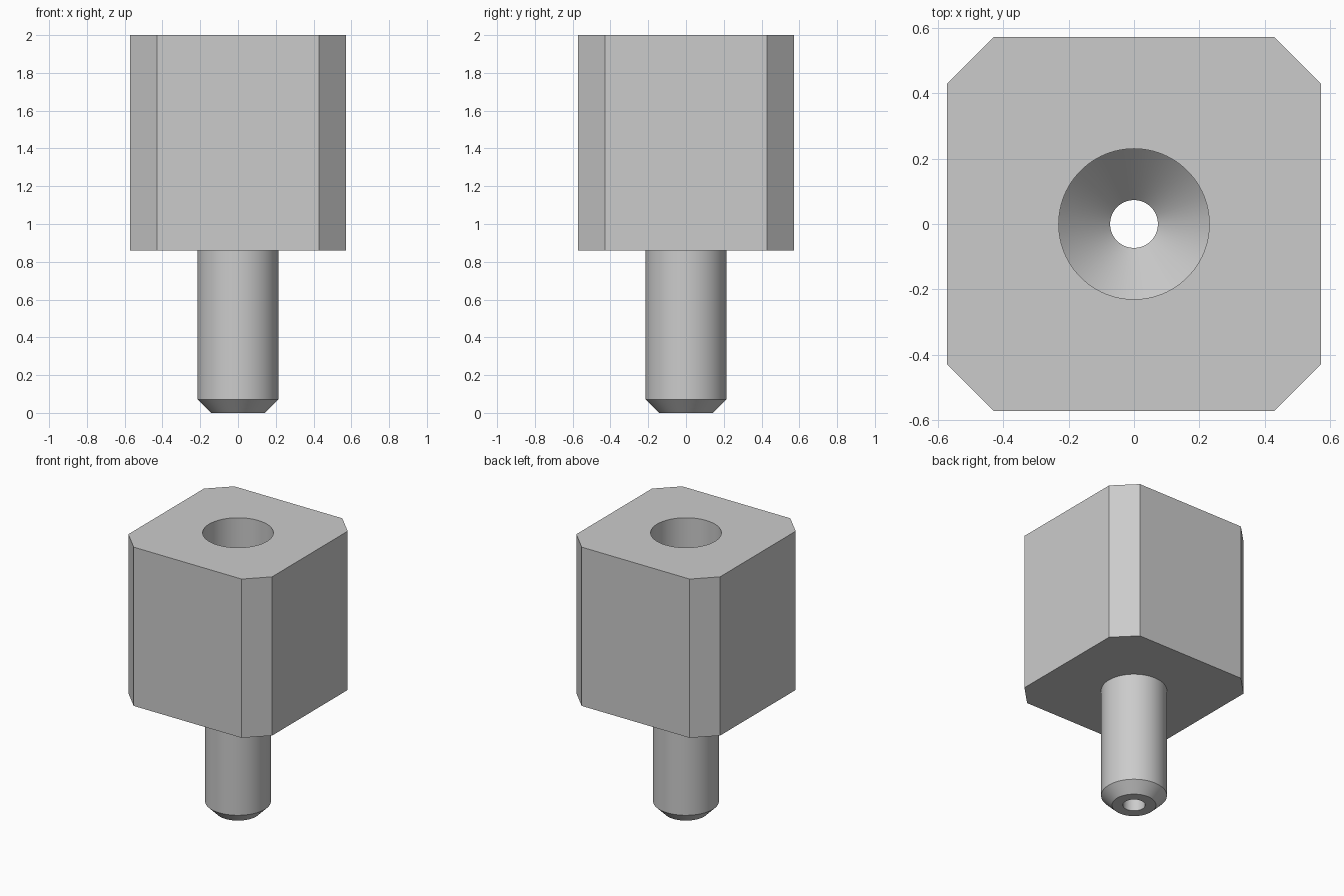
import bpy
import bmesh
from math import cos, sin, tau

cube = bpy.data.objects.get("Cube")
if cube:
    bpy.data.objects.remove(cube, do_unlink=True)

SEGMENTS = 96
HALF, FLAT = 0.571, 0.429          # block half width, half width of its flat sides
BLOCK_BOTTOM, BLOCK_TOP = 0.86, 2.0

metal = bpy.data.materials.new("light grey")
metal.use_nodes = True
grey = (0.6, 0.6, 0.6, 1)
metal.diffuse_color = grey
metal.node_tree.nodes["Principled BSDF"].inputs["Base Color"].default_value = grey

bm = bmesh.new()


def add_ring(points, z):
    """Closed loop of vertices and edges at height z."""
    verts = [bm.verts.new((x, y, z)) for x, y in points]
    edges = [bm.edges.new((v, verts[i - 1])) for i, v in enumerate(verts)]
    return verts, edges


def circle(radius):
    return [(radius * cos(tau * i / SEGMENTS), radius * sin(tau * i / SEGMENTS))
            for i in range(SEGMENTS)]


def join(a, b):
    """Wall of quads between two rings."""
    for i in range(len(a)):
        bm.faces.new((a[i - 1], a[i], b[i], b[i - 1]))


# Bore with conical floor, through hole, chamfered tip and stud
profile = [(0.23, BLOCK_TOP), (0.23, 1.14), (0.073, 0.98), (0.073, 0),
           (0.143, 0), (0.214, 0.071), (0.214, BLOCK_BOTTOM)]
rings = [add_ring(circle(r), z) for r, z in profile]
for upper, lower in zip(rings, rings[1:]):
    join(upper[0], lower[0])

# Block with chamfered vertical corners
outline = [(HALF, -FLAT), (HALF, FLAT), (FLAT, HALF), (-FLAT, HALF),
           (-HALF, FLAT), (-HALF, -FLAT), (-FLAT, -HALF), (FLAT, -HALF)]
top = add_ring(outline, BLOCK_TOP)
bottom = add_ring(outline, BLOCK_BOTTOM)
join(bottom[0], top[0])

# Flat ends of the block around the bore and the stud
for outer, inner, up in ((top, rings[0], 1), (bottom, rings[-1], -1)):
    bmesh.ops.triangle_fill(bm, edges=outer[1] + inner[1], use_beauty=True,
                            normal=(0, 0, up))

bmesh.ops.recalc_face_normals(bm, faces=bm.faces)
mesh = bpy.data.meshes.new("threaded_standoff")
bm.to_mesh(mesh)
bm.free()
mesh.materials.append(metal)
standoff = bpy.data.objects.new("standoff_body", mesh)
bpy.context.collection.objects.link(standoff)

# Round walls smooth, corners sharp
bpy.ops.object.select_all(action="DESELECT")
standoff.select_set(True)
bpy.context.view_layer.objects.active = standoff
bpy.ops.object.shade_smooth_by_angle(angle=0.5)
